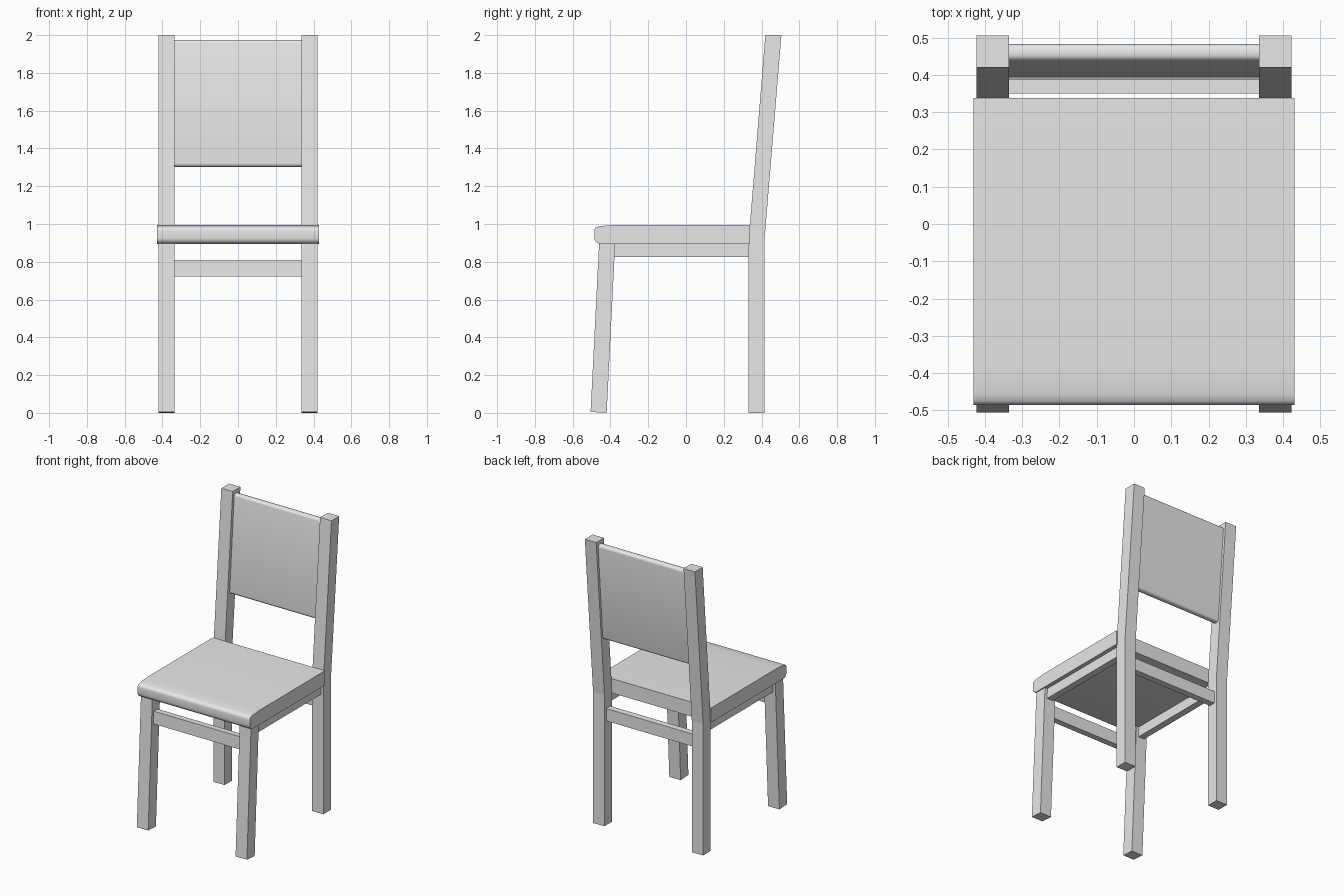
import bpy, bmesh, math
from mathutils import Vector

old = bpy.data.objects.get("Cube")
if old:
    bpy.data.objects.remove(old, do_unlink=True)

grey = bpy.data.materials.new("plain grey")
grey.use_nodes = True
grey.diffuse_color = (0.8, 0.8, 0.8, 1)
grey.node_tree.nodes["Principled BSDF"].inputs["Base Color"].default_value = (0.8, 0.8, 0.8, 1)


def extrude(name, profile, x0, x1, smooth=False):
    """Sweep a side profile of (y, z) points from x0 to x1."""
    bm = bmesh.new()
    face = bm.faces.new([bm.verts.new((x0, y, z)) for y, z in profile])
    out = bmesh.ops.extrude_face_region(bm, geom=[face])
    bmesh.ops.translate(bm, vec=(x1 - x0, 0, 0),
                        verts=[v for v in out["geom"] if isinstance(v, bmesh.types.BMVert)])
    bmesh.ops.recalc_face_normals(bm, faces=bm.faces)
    mesh = bpy.data.meshes.new(name)
    bm.to_mesh(mesh)
    bm.free()
    mesh.materials.append(grey)
    obj = bpy.data.objects.new(name, mesh)
    bpy.context.collection.objects.link(obj)
    if smooth:
        bpy.ops.object.select_all(action="DESELECT")
        obj.select_set(True)
        bpy.context.view_layer.objects.active = obj
        bpy.ops.object.shade_smooth_by_angle(angle=math.radians(40))
    return obj


def slab(bottom, top, thickness, radius=0.0, steps=4):
    """Profile of a board leaning from bottom to top, with rounded ends."""
    a, b = Vector(bottom), Vector(top)
    up = (b - a).normalized()
    out = Vector((up.y, -up.x)) * thickness / 2
    side = out.normalized()
    if not radius:
        return [a - out, a + out, b + out, b - out]
    points = []
    corners = [(a, 1, -1, 180), (a, 1, 1, 270), (b, -1, 1, 0), (b, -1, -1, 90)]
    for end, inward, sign, start in corners:
        centre = end + up * inward * radius + side * sign * (thickness / 2 - radius)
        for i in range(steps + 1):
            t = math.radians(start + 90 * i / steps)
            points.append(centre + radius * (side * math.cos(t) + up * math.sin(t)))
    return points


# Seat with a softly rounded front edge
extrude("seat", [(0.338, 0.895), (-0.455, 0.895), (-0.472, 0.901), (-0.482, 0.911),
                 (-0.485, 0.925), (-0.485, 0.965), (-0.483, 0.975), (-0.475, 0.983),
                 (-0.455, 0.988), (-0.42, 0.992), (-0.38, 0.995), (0.338, 0.995)],
        -0.43, 0.43, True)

# Legs and side rails, mirrored left and right
back_post = [(0.332, 0), (0.415, 0), (0.415, 0.91), (0.505, 2), (0.42, 2), (0.338, 0.99), (0.332, 0.9)]
front_leg = [(-0.505, 0.005), (-0.42, 0), (-0.375, 0.9), (-0.46, 0.9)]
side_rail = [(-0.385, 0.825), (0.335, 0.825), (0.335, 0.897), (-0.385, 0.897)]
for side, s in (("left", 1), ("right", -1)):
    extrude(f"back_post_{side}", back_post, s * 0.335, s * 0.422)
    extrude(f"front_leg_{side}", front_leg, s * 0.335, s * 0.422)
    extrude(f"side_rail_{side}", side_rail, s * 0.355, s * 0.402)

# Cross rails between the legs
extrude("front_rail", slab((-0.427, 0.722), (-0.423, 0.808), 0.045), -0.336, 0.336)
extrude("back_rail", slab((0.372, 0.722), (0.372, 0.808), 0.045), -0.336, 0.336)

# Backrest panel with rounded top and bottom edges
extrude("backrest", slab((0.409, 1.302), (0.461, 1.975), 0.046, 0.018), -0.336, 0.336, True)
